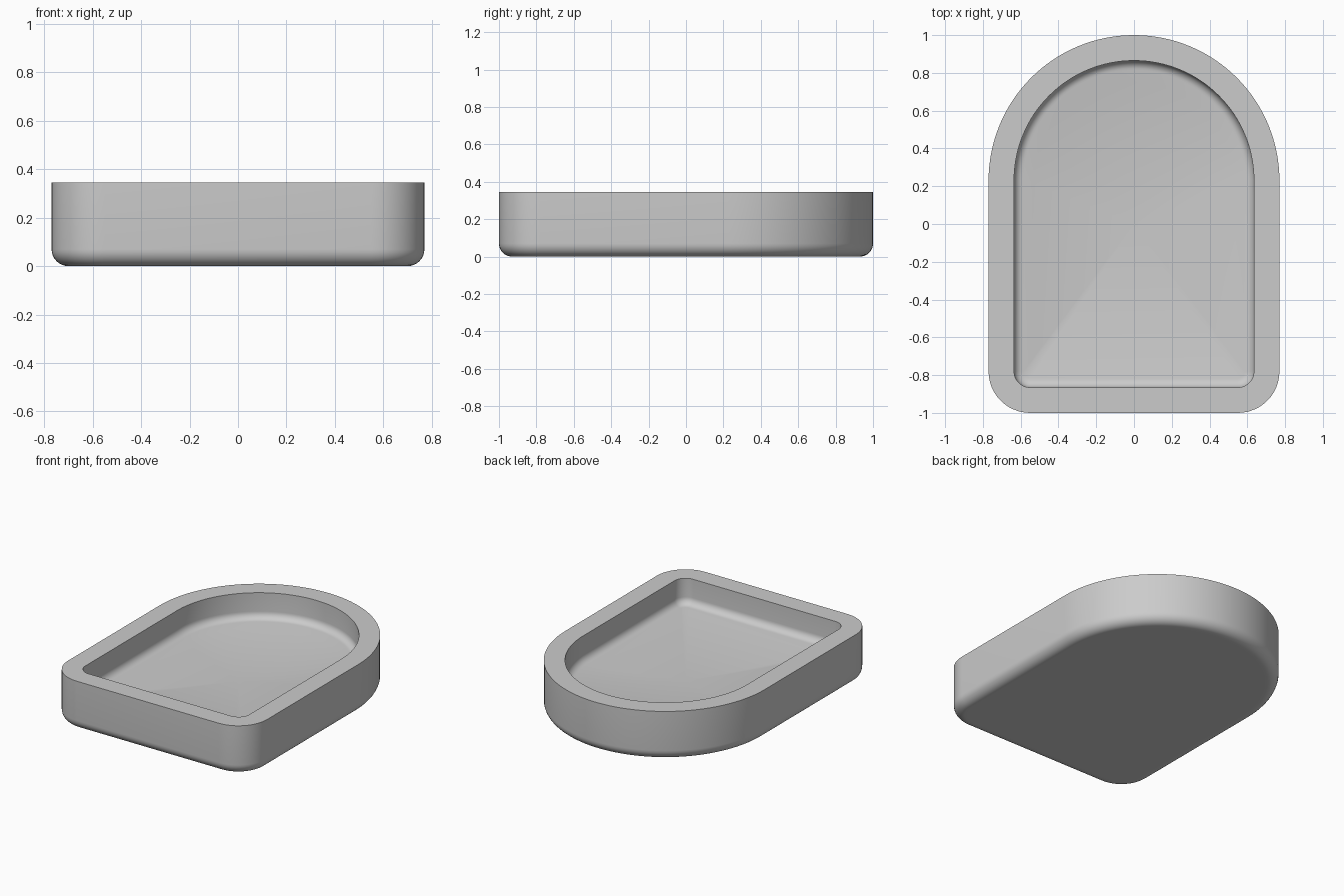
import bpy, bmesh
from math import sin, cos, pi, radians
from mathutils import Vector

cube = bpy.data.objects.get("Cube")
if cube:
    bpy.data.objects.remove(cube)

HALF_W, FRONT, ARCH_Y = 0.77, -1.0, 0.23   # arch-backed outline
CORNER, HEIGHT, RIM = 0.22, 0.345, 0.135
BASE_R, FLOOR_R = 0.07, 0.05               # base rounding, cavity fillet
FLOOR_Z, SAG = 0.165, 0.05                 # cavity floor edge and its dish depth


def outline(inset):
    """Closed arch outline with rounded front corners, moved inward."""
    def arc(cx, cy, r, a0, a1, n):
        return [Vector((cx + r * cos(a0 + (a1 - a0) * i / n),
                        cy + r * sin(a0 + (a1 - a0) * i / n))) for i in range(n + 1)]
    cx, cy, r = HALF_W - CORNER, FRONT + CORNER, CORNER - inset
    return (arc(0, ARCH_Y, HALF_W - inset, 0, pi, 64)
            + arc(-cx, cy, r, pi, 1.5 * pi, 12)
            + arc(cx, cy, r, 1.5 * pi, 2 * pi, 12))


# Cross-section of the wall as (inset, height), from underside to cavity floor
section = [(BASE_R + 0.02, 0)]
for i in range(9):
    a = pi / 2 * i / 8
    section.append((BASE_R * (1 - sin(a)), BASE_R * (1 - cos(a))))
section += [(0, HEIGHT), (RIM, HEIGHT)]
for i in range(9):
    a = pi / 2 * i / 8
    section.append((RIM + FLOOR_R * (1 - cos(a)), FLOOR_Z + FLOOR_R * (1 - sin(a))))

bm = bmesh.new()


def add_ring(points, z):
    return [bm.verts.new((p.x, p.y, z)) for p in points]


rings = [add_ring(outline(d), z) for d, z in section]

# Shallow dished floor
floor = outline(RIM + FLOOR_R)
for i in range(1, 12):
    t = 1 - i / 12
    rings.append(add_ring([p * t for p in floor], FLOOR_Z - SAG * (1 - t * t)))

for a, b in zip(rings, rings[1:]):
    for i in range(len(a)):
        j = (i + 1) % len(a)
        bm.faces.new((a[i], a[j], b[j], b[i]))
centre = bm.verts.new((0, 0, FLOOR_Z - SAG))
last = rings[-1]
for i in range(len(last)):
    bm.faces.new((last[i], last[(i + 1) % len(last)], centre))
bm.faces.new(rings[0])
bmesh.ops.recalc_face_normals(bm, faces=bm.faces)

mesh = bpy.data.meshes.new("arched_tray")
bm.to_mesh(mesh)
bm.free()
tray = bpy.data.objects.new("arched_tray", mesh)
bpy.context.collection.objects.link(tray)

# Plain grey finish
grey = bpy.data.materials.new("light_grey")
grey.use_nodes = True
colour = (0.6, 0.6, 0.6, 1)
grey.diffuse_color = colour
grey.node_tree.nodes["Principled BSDF"].inputs["Base Color"].default_value = colour
mesh.materials.append(grey)

bpy.context.view_layer.objects.active = tray
tray.select_set(True)
bpy.ops.object.shade_smooth_by_angle(angle=radians(30))
